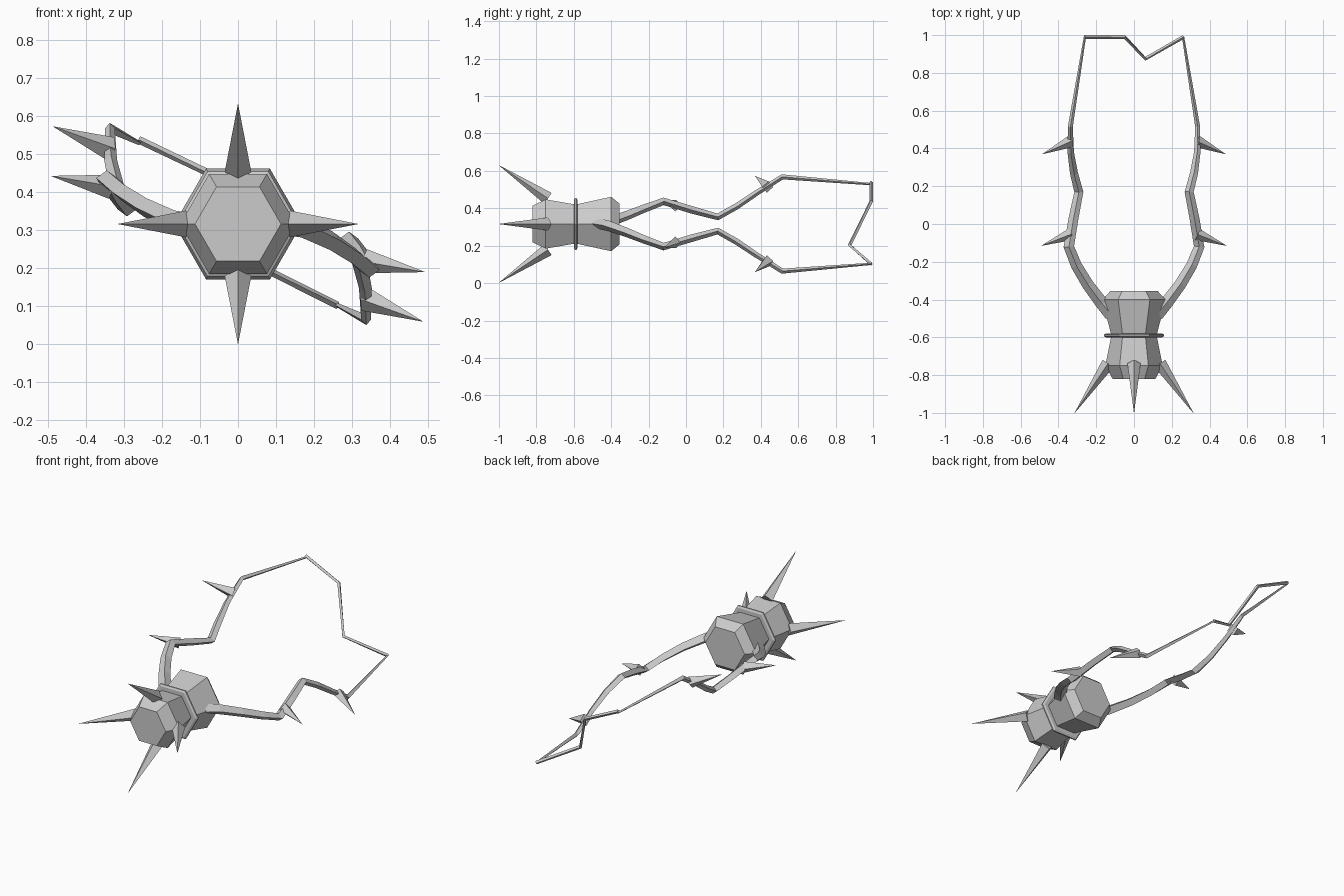
import bpy, math
from mathutils import Vector

if "Cube" in bpy.data.objects:
    bpy.data.objects.remove(bpy.data.objects["Cube"])

CZ = 0.316  # height of the body axis

grey = bpy.data.materials.new("light_grey")
grey.diffuse_color = (0.6, 0.6, 0.6, 1)
grey.use_nodes = True
grey.node_tree.nodes["Principled BSDF"].inputs["Base Color"].default_value = grey.diffuse_color


def skin(name, rings):
    """Join equal-sided rings of points into a closed flat-shaded solid."""
    n = len(rings[0])
    verts = [p for r in rings for p in r]
    faces = [list(range(n))[::-1],
             list(range(len(verts) - n, len(verts)))]
    for i in range(len(rings) - 1):
        for j in range(n):
            k = (j + 1) % n
            faces.append((i*n + j, i*n + k, (i+1)*n + k, (i+1)*n + j))
    me = bpy.data.meshes.new(name)
    me.from_pydata(verts, [], faces)
    me.materials.append(grey)
    ob = bpy.data.objects.new(name, me)
    bpy.context.collection.objects.link(ob)
    return ob


def hex_body(name, profile):
    """Six-sided solid along -y to +y from (y, radius) pairs."""
    skin(name, [[Vector((r*math.cos(a), y, CZ - r*math.sin(a)))
                 for a in (math.tau*i/6 for i in range(6))]
                for y, r in profile])


def tube(name, path):
    """Diamond-section tube through (point, half width, half height)."""
    pts = [Vector(p[0]) for p in path]
    rings = []
    for i, (_, rw, rh) in enumerate(path):
        a = (pts[i] - pts[max(i-1, 0)]).normalized()
        b = (pts[min(i+1, len(pts)-1)] - pts[i]).normalized()
        t = (a + b).normalized()
        side = t.cross(Vector((0, 0, 1))).normalized()
        up = side.cross(t)
        rings.append([pts[i] + side*rw, pts[i] + up*rh,
                      pts[i] - side*rw, pts[i] - up*rh])
    skin(name, rings)


def spike(name, base, tip, r):
    tube(name, [(base, r, r), (tip, 0.0006, 0.0006)])


def turn(p, s):
    """Half turn about the body axis when s is -1."""
    return (s*p[0], p[1], CZ + s*(p[2] - CZ))


# waisted body and its thin collar
hex_body("body", [(-0.82, 0.113), (-0.75, 0.152), (-0.59, 0.12),
                  (-0.40, 0.168), (-0.355, 0.125)])
hex_body("collar", [(-0.60, 0.148), (-0.594, 0.16), (-0.586, 0.16), (-0.58, 0.148)])

# four long front spikes
for i in range(4):
    c, s = round(math.cos(i*math.pi/2)), round(math.sin(i*math.pi/2))
    spike(f"front_spike_{i+1}", (0.137*c, -0.738, CZ + 0.137*s),
          (0.314*c, -1.0, CZ + 0.314*s), 0.035)

# kinked arms with two thorns each, the second a half turn of the first
ARM = [((0.12, -0.48, 0.318), 0.036, 0.03),
       ((0.17, -0.42, 0.308), 0.034, 0.028),
       ((0.245, -0.32, 0.272), 0.031, 0.025),
       ((0.305, -0.22, 0.232), 0.029, 0.022),
       ((0.345, -0.12, 0.195), 0.028, 0.02),
       ((0.32, 0.03, 0.24), 0.026, 0.02),
       ((0.292, 0.17, 0.278), 0.024, 0.018),
       ((0.318, 0.27, 0.222), 0.021, 0.017),
       ((0.335, 0.38, 0.148), 0.017, 0.015),
       ((0.337, 0.515, 0.064), 0.013, 0.014),
       ((0.26, 0.99, 0.103), 0.006, 0.006)]
for side, s in (("right", 1), ("left", -1)):
    tube(f"{side}_arm", [(turn(p, s), w, h) for p, w, h in ARM])
    spike(f"{side}_near_thorn", turn((0.335, -0.055, 0.218), s),
          turn((0.49, -0.115, 0.19), s), 0.032)
    spike(f"{side}_far_thorn", turn((0.335, 0.437, 0.118), s),
          turn((0.485, 0.37, 0.06), s), 0.032)

# zigzag link joining the arm tips
tube("end_link", [((-0.262, 0.99, 0.538), 0.01, 0.01),
                  ((-0.05, 0.99, 0.437), 0.01, 0.01),
                  ((0.06, 0.875, 0.203), 0.01, 0.01),
                  ((0.262, 0.99, 0.102), 0.01, 0.01)])
